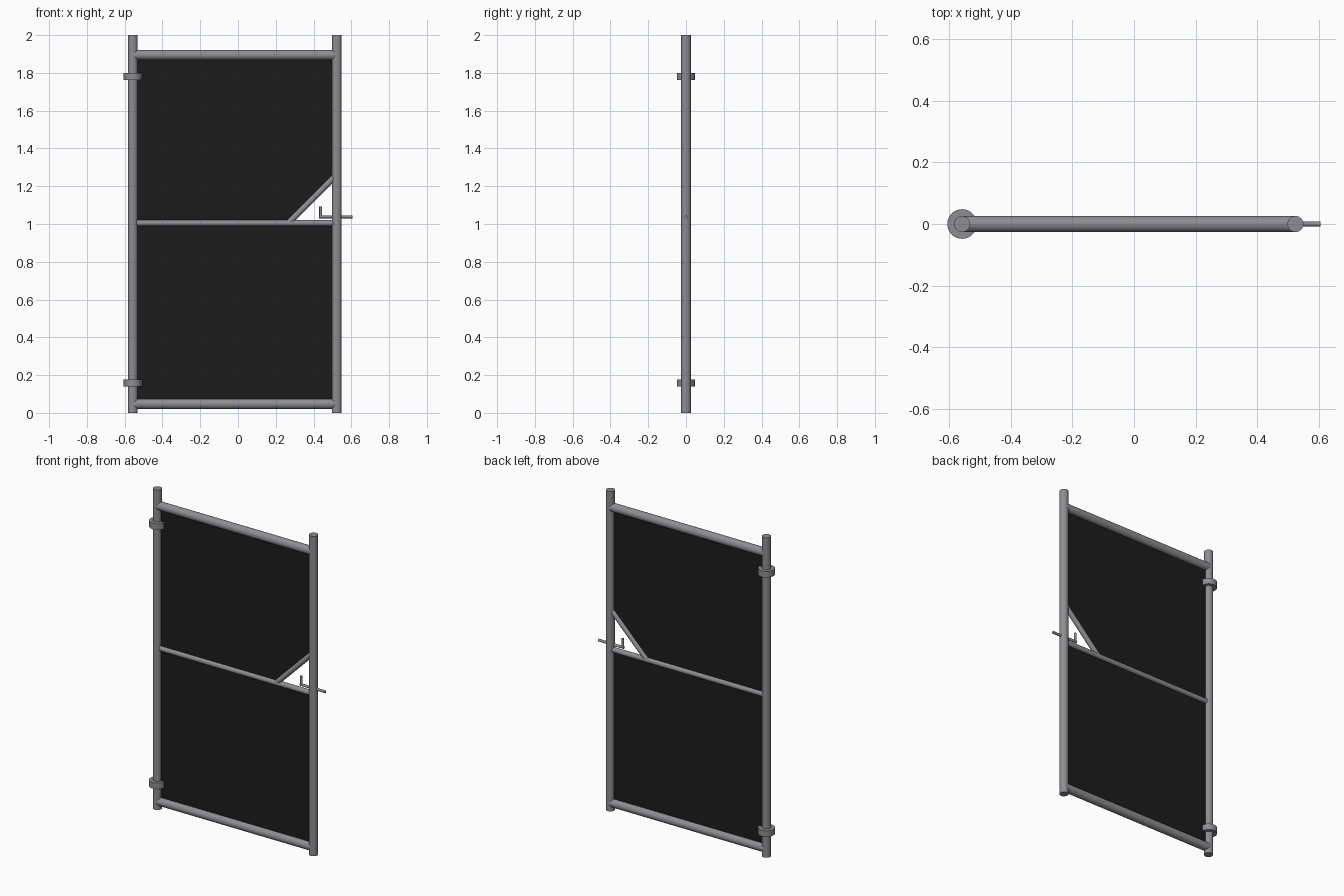
import bpy, bmesh
from mathutils import Vector

if "Cube" in bpy.data.objects:
    bpy.data.objects.remove(bpy.data.objects["Cube"])


def material(name, rgb):
    m = bpy.data.materials.new(name)
    m.diffuse_color = (*rgb, 1)
    m.use_nodes = True
    m.node_tree.nodes["Principled BSDF"].inputs["Base Color"].default_value = m.diffuse_color
    return m


steel = material("galvanised grey", (0.27, 0.27, 0.29))
black = material("mesh black", (0.012, 0.012, 0.012))


def tube(name, a, b, r, sides=32):
    """Capped round bar between two (x, z) points in the gate plane."""
    a, b = Vector((a[0], 0, a[1])), Vector((b[0], 0, b[1]))
    d = b - a
    bpy.ops.mesh.primitive_cylinder_add(vertices=sides, radius=r, depth=d.length,
                                        location=(a + b) / 2)
    o = bpy.context.object
    o.rotation_euler = d.to_track_quat('Z', 'Y').to_euler()
    o.name = name
    o.data.materials.append(steel)
    bpy.ops.object.shade_smooth_by_angle()
    return o


def panel(name, outline, t=0.004):
    """Thin sheet from an (x, z) outline, centred on y = 0."""
    bm = bmesh.new()
    f = bm.faces.new([bm.verts.new((x, -t / 2, z)) for x, z in outline])
    ext = bmesh.ops.extrude_face_region(bm, geom=[f], use_keep_orig=True)
    verts = [g for g in ext["geom"] if isinstance(g, bmesh.types.BMVert)]
    bmesh.ops.translate(bm, verts=verts, vec=(0, t, 0))
    bmesh.ops.recalc_face_normals(bm, faces=bm.faces)
    me = bpy.data.meshes.new(name)
    bm.to_mesh(me)
    bm.free()
    me.materials.append(black)
    bpy.context.collection.objects.link(bpy.data.objects.new(name, me))


L, R = -0.557, 0.523          # post axes
BOT, MID, TOP = 0.047, 1.005, 1.895

# Frame: posts and rails
tube("hinge_post", (L, 0), (L, 2), 0.026)
tube("latch_post", (R, 0), (R, 2), 0.026)
tube("top_rail", (L, TOP), (R, TOP), 0.0265)
tube("bottom_rail", (L, BOT), (R, BOT), 0.0265)
tube("middle_rail", (L, MID), (R, MID), 0.0165)
tube("diagonal_brace", (0.267, MID), (R, 1.261), 0.016)

# Hinge collars
for n, z in (("lower", 0.159), ("upper", 1.781)):
    tube(n + "_hinge_collar", (L, z - 0.019), (L, z + 0.019), 0.048)

# Sliding latch and its handle
tube("latch_bolt", (0.43, 1.038), (0.605, 1.038), 0.008, 16)
tube("latch_handle", (0.438, 1.038), (0.438, 1.093), 0.008, 16)

# Infill panels, the upper one cut away at the brace
panel("lower_panel", [(L, BOT), (R, BOT), (R, MID), (L, MID)])
panel("upper_panel", [(L, MID), (0.267, MID), (R, 1.261), (R, 1.868), (L, 1.868)])
